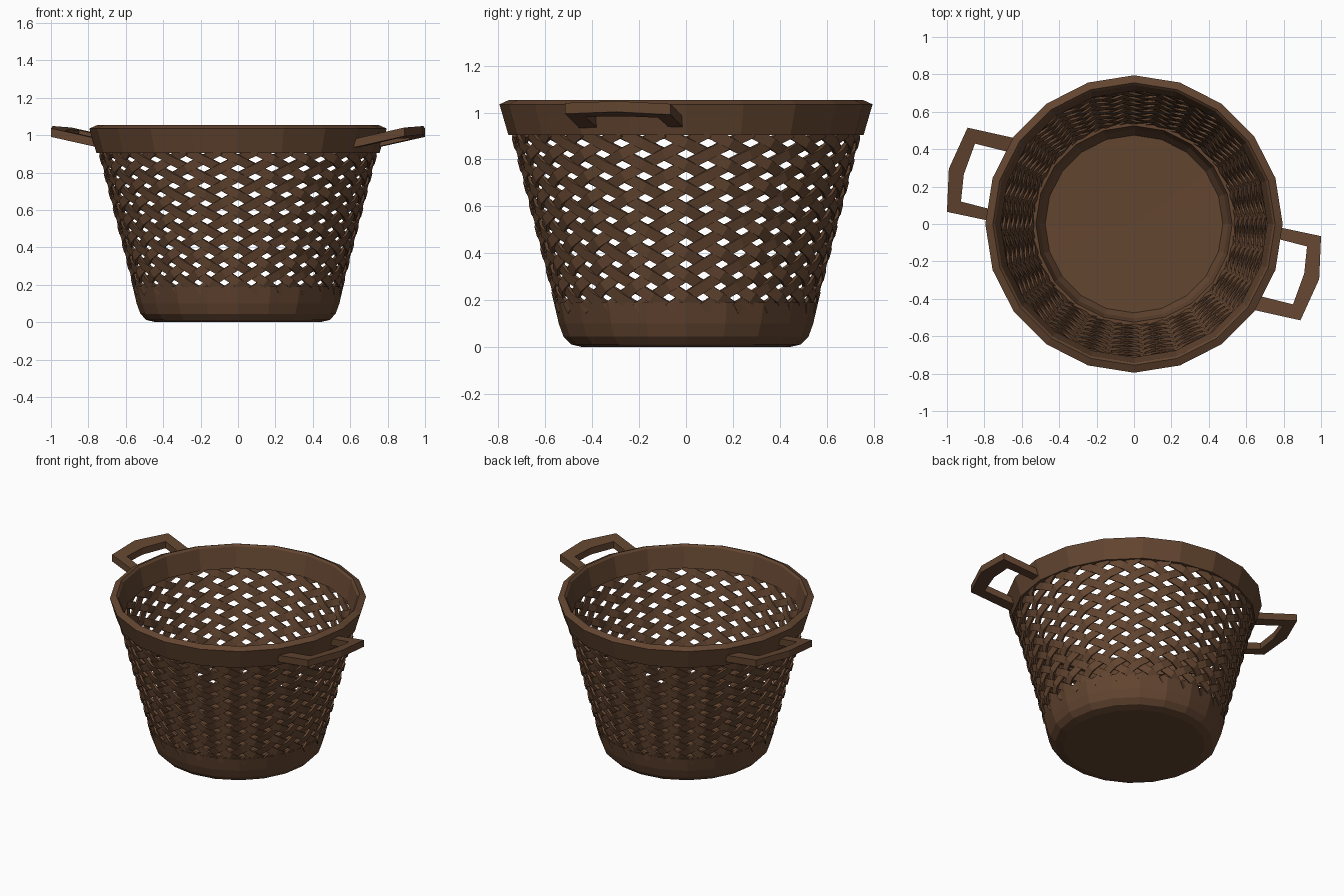
import bpy, bmesh
from math import sin, cos, pi, radians
from mathutils import Vector

if "Cube" in bpy.data.objects:
    bpy.data.objects.remove(bpy.data.objects["Cube"])

brown = bpy.data.materials.new("brown_wicker")
brown.diffuse_color = (0.125, 0.06, 0.03, 1)
brown.use_nodes = True
brown.node_tree.nodes["Principled BSDF"].inputs["Base Color"].default_value = brown.diffuse_color


def finish(name, bm):
    bmesh.ops.recalc_face_normals(bm, faces=bm.faces)
    me = bpy.data.meshes.new(name)
    bm.to_mesh(me)
    bm.free()
    me.materials.append(brown)
    ob = bpy.data.objects.new(name, me)
    bpy.context.collection.objects.link(ob)
    return ob


def lathe(name, profile, sides=20, closed=False):
    """Spin (radius, z) points; radius 0 becomes a single pole vertex."""
    bm = bmesh.new()
    rings = []
    for r, z in profile:
        if r == 0:
            rings.append([bm.verts.new((0, 0, z))] * sides)
        else:
            rings.append([bm.verts.new((r * cos(2 * pi * i / sides), r * sin(2 * pi * i / sides), z))
                          for i in range(sides)])
    pairs = list(zip(rings, rings[1:]))
    if closed:
        pairs.append((rings[-1], rings[0]))
    for a, b in pairs:
        for i in range(sides):
            k = (i + 1) % sides
            bm.faces.new(list(dict.fromkeys([a[i], a[k], b[k], b[i]])))
    return finish(name, bm)


# Solid bowl-shaped base and rim band
lathe("base", [(0, 0), (0.44, 0), (0.49, 0.012), (0.522, 0.045), (0.542, 0.1), (0.563, 0.19),
               (0.525, 0.19), (0.505, 0.11), (0.475, 0.06), (0, 0.05)])
lathe("rim", [(0.757, 0.905), (0.795, 1.035), (0.755, 1.053), (0.742, 1.04), (0.712, 0.905)], closed=True)

# Woven wall: two families of crossing diagonal strips
COLS, ROWS, Z0, DZ = 48, 16, 0.165, 0.047
HALF_W, HALF_T, WEAVE = 0.024, 0.007, 0.008


def wall_point(col, j, offset):
    z = Z0 + j * DZ
    r = 0.545 + (z - 0.18) * 0.257 + offset
    a = 2 * pi * col / COLS
    return Vector((r * cos(a), r * sin(a), z))


def strips(name, direction):
    bm = bmesh.new()
    for start in range(1, COLS, 2):
        sections = []
        for j in range(ROWS + 1):
            col = start + direction * j
            p = wall_point(col, j, WEAVE * direction * (-1) ** j)
            along = (wall_point(col + direction, j + 1, 0) - wall_point(col - direction, j - 1, 0)).normalized()
            a = 2 * pi * col / COLS
            out = Vector((cos(a), sin(a), -0.257)).normalized()
            side = along.cross(out).normalized()
            sections.append([bm.verts.new(p + side * HALF_W * s + out * HALF_T * t)
                             for s, t in ((-1, -1), (1, -1), (1, 1), (-1, 1))])
        for a, b in zip(sections, sections[1:]):
            for i in range(4):
                k = (i + 1) % 4
                bm.faces.new((a[i], a[k], b[k], b[i]))
        bm.faces.new(sections[0])
        bm.faces.new(sections[-1])
    return finish(name, bm)


strips("weave_right", 1)
strips("weave_left", -1)

# Handles: tilted angular loops, the second turned half way round
OUTER = [(0.75, -0.012), (1.0, -0.065), (0.99, -0.295), (0.89, -0.515), (0.62, -0.455)]
INNER = [(0.74, -0.072), (0.925, -0.12), (0.91, -0.265), (0.85, -0.43), (0.65, -0.38)]
TILT = radians(-16)


def handle(name, sign):
    bm = bmesh.new()

    def vert(p, dz):
        d = p[0] * cos(TILT) + p[1] * sin(TILT)
        return bm.verts.new((sign * p[0], sign * p[1], 0.97 + 0.22 * (d - 0.78) + dz))

    sections = [[vert(o, -0.023), vert(i, -0.023), vert(i, 0.023), vert(o, 0.023)]
                for o, i in zip(OUTER, INNER)]
    for a, b in zip(sections, sections[1:]):
        for i in range(4):
            k = (i + 1) % 4
            bm.faces.new((a[i], a[k], b[k], b[i]))
    bm.faces.new(sections[0])
    bm.faces.new(sections[-1])
    return finish(name, bm)


handle("right_handle", 1)
handle("left_handle", -1)
